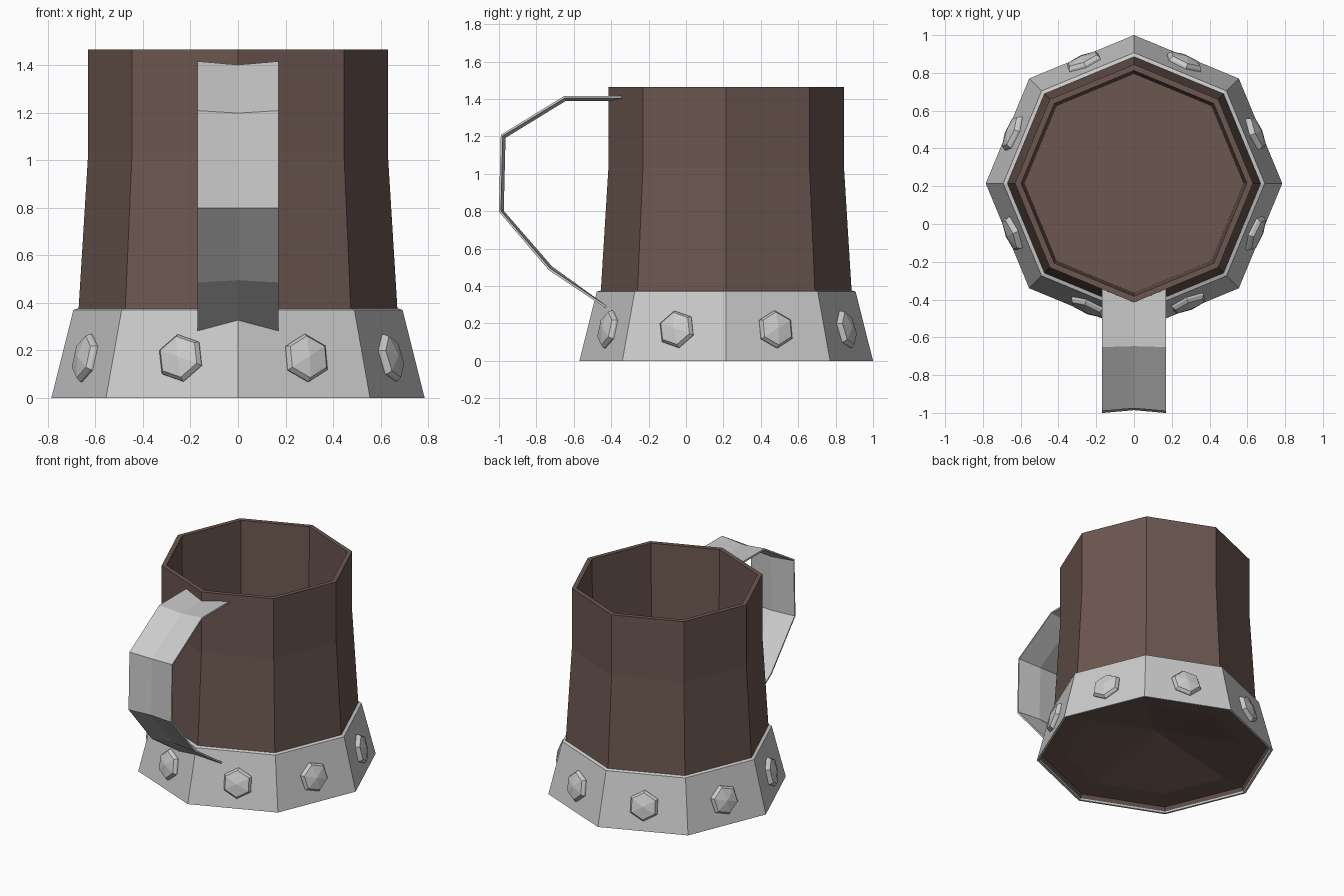
import bpy, bmesh
from math import pi, cos, sin, radians
from mathutils import Vector, Matrix

if "Cube" in bpy.data.objects:
    bpy.data.objects.remove(bpy.data.objects["Cube"])

CY = 0.215  # mug axis in y

brown = bpy.data.materials.new("brown_wood")
brown.diffuse_color = (0.15, 0.095, 0.08, 1)
brown.use_nodes = True
brown.node_tree.nodes["Principled BSDF"].inputs["Base Color"].default_value = brown.diffuse_color


def finish(name, bm, mat=None):
    bmesh.ops.recalc_face_normals(bm, faces=bm.faces)
    me = bpy.data.meshes.new(name)
    bm.to_mesh(me)
    bm.free()
    ob = bpy.data.objects.new(name, me)
    bpy.context.collection.objects.link(ob)
    if mat:
        me.materials.append(mat)
    return ob


def lathe(bm, profile, sides, closed=False):
    """Rings of (radius, z); radius 0 makes a single pole vertex."""
    rings = []
    for r, z in profile:
        if r == 0:
            rings.append([bm.verts.new((0, 0, z))] * sides)
        else:
            rings.append([bm.verts.new((r * cos(pi / 2 + 2 * pi * k / sides),
                                        r * sin(pi / 2 + 2 * pi * k / sides), z))
                          for k in range(sides)])
    pairs = list(zip(rings, rings[1:]))
    if closed:
        pairs.append((rings[-1], rings[0]))
    for a, b in pairs:
        for k in range(sides):
            n = (k + 1) % sides
            bm.faces.new(list(dict.fromkeys((a[k], a[n], b[n], b[k]))))


# wooden body: recessed underside, outer wall, rim, inner wall, floor
bm = bmesh.new()
lathe(bm, [(0, 0.19), (0.60, 0.05), (0.75, 0.035), (0.775, 0), (0.67, 0.38), (0.63, 1.03),
           (0.63, 1.465), (0.597, 1.465), (0.58, 0.25), (0, 0.25)], 8)
body = finish("mug_body", bm, brown)
body.location.y = CY

# metal band around the base
bm = bmesh.new()
lathe(bm, [(0.785, 0), (0.692, 0.37), (0.668, 0.378), (0.77, 0)], 8, closed=True)
band = finish("base_band", bm)
band.location.y = CY

# hexagonal rivets, one per band face, leaning with the face
for k in range(8):
    a = radians(22.5 + 45 * k)
    bm = bmesh.new()
    lathe(bm, [(0.103, -0.02), (0.103, 0.01), (0.09, 0.028), (0, 0.045)], 6)
    rivet = finish("rivet", bm)
    normal = Vector((cos(a), sin(a), 0.232)).normalized()
    tangent = Vector((-sin(a), cos(a), 0))
    rot = Matrix((tangent, normal.cross(tangent), normal)).transposed()
    spin = Matrix.Rotation(radians(12 * (k % 2)), 3, 'Z')
    shift = 0.025 if k in (5, 6) else 0
    pos = Vector((0.687 * cos(a), CY + 0.687 * sin(a), 0.167)) + tangent * shift
    rivet.matrix_world = Matrix.Translation(pos) @ (rot @ spin).to_4x4()

# strap handle: creased strip whose ends follow the mug wall
edge = [(-0.345, 1.41), (-0.65, 1.41), (-0.985, 1.205), (-0.995, 0.80), (-0.73, 0.49), (-0.427, 0.287)]
crease = [(-0.415, 1.395), (-0.645, 1.395), (-0.97, 1.195), (-0.98, 0.80), (-0.72, 0.50), (-0.487, 0.332)]
bm = bmesh.new()
rows = [[bm.verts.new((-0.17, *e)), bm.verts.new((0, *c)), bm.verts.new((0.17, *e))]
        for e, c in zip(edge, crease)]
for p, q in zip(rows, rows[1:]):
    for i in (0, 1):
        bm.faces.new((p[i], p[i + 1], q[i + 1], q[i]))
handle = finish("handle", bm)
thick = handle.modifiers.new("thickness", 'SOLIDIFY')
thick.thickness = 0.012
thick.offset = 0
